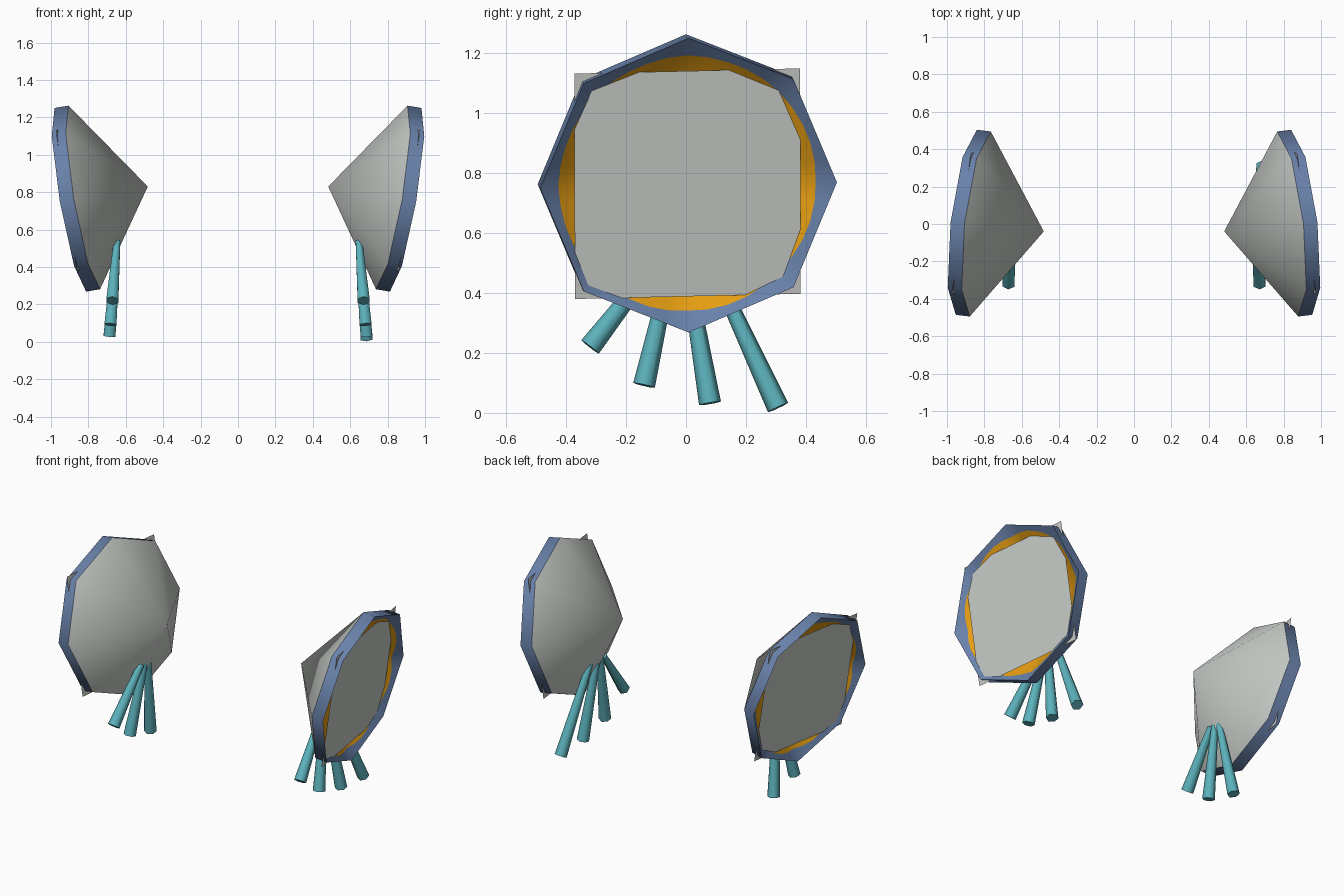
import bpy, bmesh, math
from mathutils import Vector

if "Cube" in bpy.data.objects:
    bpy.data.objects.remove(bpy.data.objects["Cube"])


def material(name, rgb):
    m = bpy.data.materials.new(name)
    m.diffuse_color = (*rgb, 1)
    m.use_nodes = True
    m.node_tree.nodes["Principled BSDF"].inputs["Base Color"].default_value = m.diffuse_color
    return m


GREY = material("light_grey", (0.57, 0.60, 0.57))
BLUE = material("slate_blue", (0.14, 0.22, 0.40))
AMBER = material("amber", (0.79, 0.34, 0.006))
TEAL = material("teal", (0.11, 0.45, 0.51))

# Tilted dish frame: N points out of the opening, U up, V back
CENTRE = Vector((0.822, 0, 0.772))
N = Vector((1, 0.117, -0.172)).normalized()
U = Vector((0.172, 0, 1)).normalized()
V = U.cross(N).normalized()
R, DEPTH, RIM = 0.498, 0.347, 0.076
SLOPE = DEPTH / R


def at(a, r, h):
    """Point at angle a, radius r and height h along the dish axis."""
    return CENTRE + U * (r * math.cos(a)) + V * (r * math.sin(a)) + N * h


def make(name, verts, faces, mats, side, slots=None, smooth=50):
    """Mesh for one side; side -1 mirrors it across x = 0."""
    mesh = bpy.data.meshes.new(name)
    pts = [(v[0] * side, v[1], v[2]) for v in verts]
    mesh.from_pydata(pts, [], [f if side > 0 else f[::-1] for f in faces])
    for m in mats:
        mesh.materials.append(m)
    if slots:
        for p, s in zip(mesh.polygons, slots):
            p.material_index = s
    ob = bpy.data.objects.new(name, mesh)
    bpy.context.collection.objects.link(ob)
    bpy.ops.object.select_all(action='DESELECT')
    ob.select_set(True)
    bpy.context.view_layer.objects.active = ob
    if smooth:
        bpy.ops.object.shade_smooth_by_angle(angle=math.radians(smooth))
    return ob


def dish_outside(side, tag):
    # Eight-sided cone with a short straight rim band
    n = 8
    angles = [i * math.tau / n for i in range(n)]
    verts = [at(0, 0, -DEPTH)] + [at(a, R, 0) for a in angles] + [at(a, R, RIM) for a in angles]
    faces, slots = [], []
    for i in range(n):
        j = (i + 1) % n
        faces += [(0, 1 + j, 1 + i), (1 + i, 1 + j, 1 + n + j, 1 + n + i)]
        slots += [0, 1]
    # wind all faces so they look away from the axis
    probe = CENTRE
    for k, f in enumerate(faces):
        p = [verts[q] for q in f]
        if (p[1] - p[0]).cross(p[2] - p[0]).dot(sum(p, Vector()) / len(p) - probe) < 0:
            faces[k] = f[::-1]
    make("dish_outside_" + tag, verts, faces, [GREY, BLUE], side, slots)


def dish_inside(side, tag):
    # Octagonal hollow: blue lip with a round border, amber within
    n = 40
    lip, border = [], []
    for i in range(n):
        a = i * math.tau / n
        f = math.cos(math.pi / 8) / math.cos(a % (math.pi / 4) - math.pi / 8)
        rb = 0.432
        lip.append(at(a, R * f, RIM))
        border.append(at(a, rb, RIM - SLOPE * (R - rb / f)))
    verts = [at(0, 0, RIM - DEPTH)] + border + lip
    faces, slots = [], []
    for i in range(n):
        j = (i + 1) % n
        faces += [(0, 1 + i, 1 + j), (1 + i, 1 + n + i, 1 + n + j, 1 + j)]
        slots += [0, 1]
    # faces look away from the axis, like the outer shell
    probe = CENTRE + N * RIM
    for k, f in enumerate(faces):
        p = [verts[q] for q in f]
        if (p[1] - p[0]).cross(p[2] - p[0]).dot(sum(p, Vector()) / len(p) - probe) < 0:
            faces[k] = f[::-1]
    make("dish_inside_" + tag, verts, faces, [AMBER, BLUE], side, slots)


def cover(side, tag):
    # Square sheet set just below the lip, corners poking through the rim
    h = 0.38
    verts = [CENTRE + U * (h * u) + V * (h * v) + N * (0.045 - 0.008 * (u + v))
             for u, v in ((-1, -1), (-1, 1), (1, 1), (1, -1))]
    f = (0, 1, 2, 3)
    if (verts[1] - verts[0]).cross(verts[2] - verts[0]).dot(N) < 0:
        f = f[::-1]
    make("cover_sheet_" + tag, verts, [f], [GREY], side, smooth=None)


def finger(side, tag, top, bottom):
    # Tapered six-sided rod, wider at the lower end
    top, bottom = Vector(top), Vector(bottom)
    d = (bottom - top).normalized()
    e1 = d.cross(Vector((1, 0, 0))).normalized()
    e2 = d.cross(e1)
    n = 6
    verts = []
    for c, r in ((top, 0.02), (bottom, 0.037)):
        for i in range(n):
            a = i * math.tau / n
            verts.append(c + e1 * (r * math.cos(a)) + e2 * (r * math.sin(a)))
    faces = [(i, (i + 1) % n, n + (i + 1) % n, n + i) for i in range(n)]
    faces += [tuple(range(n))[::-1], tuple(range(n, 2 * n))]
    ob = make("finger_" + tag, verts, faces, [TEAL], side, smooth=None)
    bm = bmesh.new()
    bm.from_mesh(ob.data)
    bmesh.ops.recalc_face_normals(bm, faces=bm.faces)
    bm.to_mesh(ob.data)
    bm.free()
    bpy.ops.object.shade_smooth_by_angle(angle=math.radians(65))


# (top y, top z, bottom y, bottom z); the last one is only on the right
FINGERS = [(-0.075, 0.535, -0.32, 0.22), (-0.037, 0.545, -0.14, 0.092),
           (-0.007, 0.545, 0.08, 0.032), (0.065, 0.54, 0.307, 0.018)]

for side, tag in ((1, "right"), (-1, "left")):
    dish_outside(side, tag)
    dish_inside(side, tag)
    cover(side, tag)
    for k, (ty, tz, by, bz) in enumerate(FINGERS if side > 0 else FINGERS[:3]):
        finger(side, "%s_%d" % (tag, k + 1),
               (0.645 + (0.555 - tz) * 0.08, ty, tz), (0.645 + (0.555 - bz) * 0.08, by, bz))
